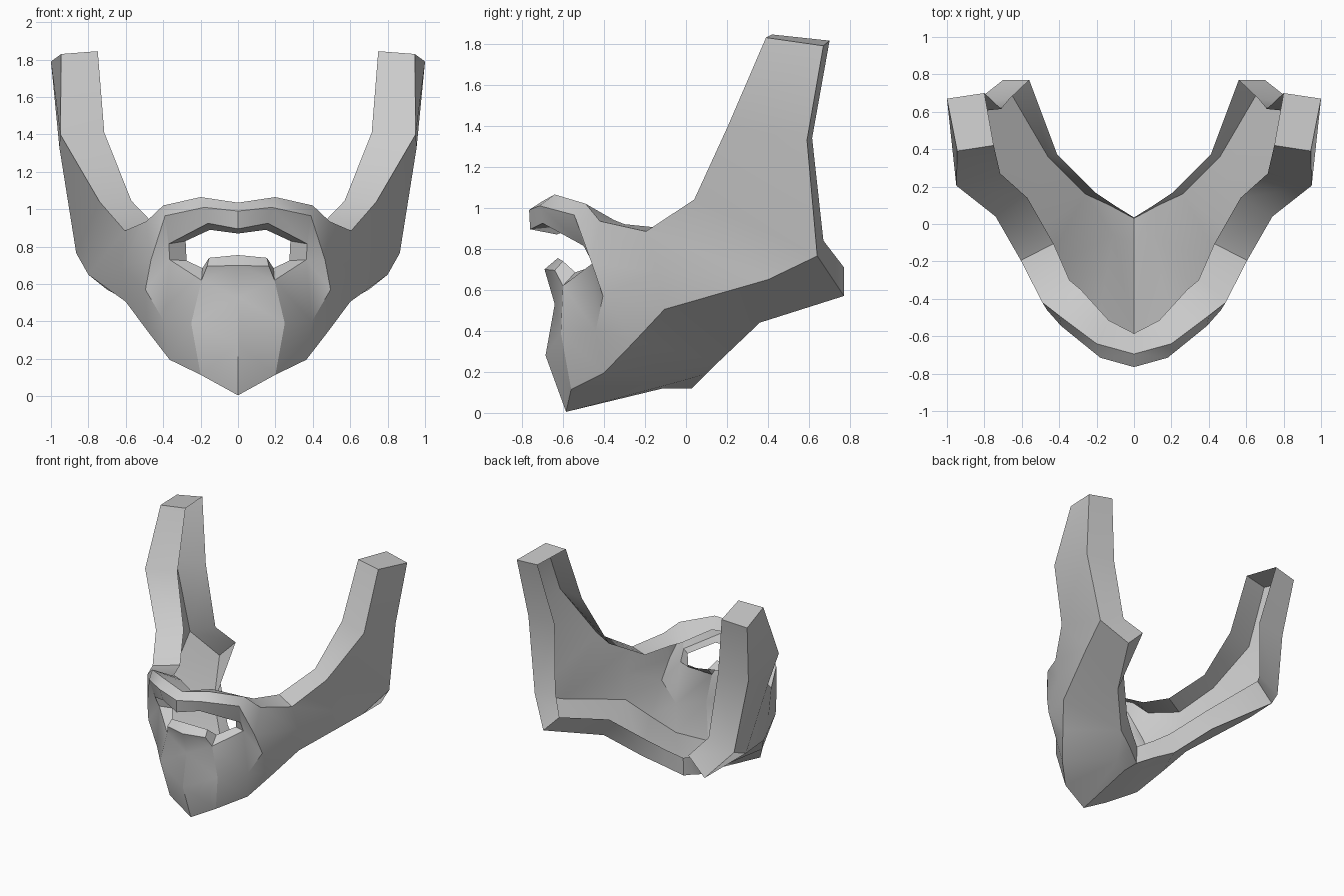
import bpy, bmesh, math

if "Cube" in bpy.data.objects:
    bpy.data.objects.remove(bpy.data.objects["Cube"])

bm = bmesh.new()
cache = {}


def vert(co):
    if co not in cache:
        cache[co] = bm.verts.new(co)
    return cache[co]


def face(*pts):
    """Face from points; repeated points collapse (quads become triangles)."""
    pts = list(dict.fromkeys(pts))
    if len(pts) > 2:
        bm.faces.new([vert(p) for p in pts])


def loft(*rows):
    """Skin neighbouring open cross-sections of equal length."""
    for a, b in zip(rows, rows[1:]):
        for i in range(len(a) - 1):
            face(a[i], a[i + 1], b[i + 1], b[i])


# Moustache sections: back top, front top, front lip, lower lip, underside (open behind)
mo0 = [(0, -.585, 1.0), (0, -.695, 1.035), (0, -.765, .99), (0, -.76, .895), (0, -.63, .87)]
mo1 = [(.135, -.515, 1.02), (.20, -.64, 1.065), (.18, -.715, 1.01), (.16, -.70, .925), (.15, -.58, .89)]
mo2 = [(.285, -.35, .94), (.40, -.49, 1.02), (.39, -.545, .965), (.37, -.50, .815), (.28, -.42, .83)]
loft(mo0, mo1, mo2)

# Chin shell columns, top to bottom
chin0 = [(0, -.69, .70), (0, -.64, .53), (0, -.685, .28), (0, -.585, .005)]
chin1 = [(.165, -.64, .695), (.195, -.60, .62), (.25, -.61, .39), (.20, -.56, .115)]
chin2 = [(.365, -.455, .73), (.395, -.44, .40), (.365, -.40, .195)]
loft(chin0, chin1)
loft(chin1[1:], chin2)

# Soul patch and lower lip edge
lip0, lip1, lip2 = (0, -.59, .69), (.19, -.54, .685), (.275, -.42, .725)
patch0, patch1 = (0, -.625, .755), (.155, -.60, .74)
loft([chin0[0], patch0, lip0], [chin1[0], patch1, lip1])
face(chin1[0], patch1, lip1, chin1[1])
face(chin1[1], chin2[0], lip2, lip1)

# Cheek shell sections: inner top, outer top, middle, lower rim
o1, f3, f4, f5 = (.49, -.42, .935), (.465, -.46, .73), (.495, -.405, .57), (.485, -.25, .35)
i1, i3, o3 = (.345, -.30, .92), (.57, .14, 1.045), (.74, .04, 1.04)
n2, b2, b3, bc = (.62, -.14, .69), (.60, -.105, .505), (.80, .40, .65), (.865, .64, .765)
loft(
    [i1, o1, f3, f4, f5],
    [(.43, -.105, .90), (.605, -.195, .885), n2, n2, b2],
    [i3, o3, b3, b3, b3],
    [i3, o3, bc, bc, bc],
)

# Mouth corner joining moustache, cheek and chin
loft(mo2, [i1, o1, f3, chin2[0], lip2])
face(chin2[0], f3, f4, chin2[1])
face(chin2[1], f4, f5, chin2[2])

# Underside and back lip sections: rim, underside, lip bottom, lip top
jaw1 = [(.11, -.06, .145), (.13, .10, .19), (.105, .10, .32)]
m2, m3, m4, u4 = (.26, .16, .25), (.46, .36, .44), (.70, .77, .57), (.56, .77, .71)
loft(
    [chin0[3], (0, -.11, .12), (0, .03, .12), (0, .035, .26)],
    [chin1[3], *jaw1],
    [chin2[2], *jaw1],
    [f5, *jaw1],
    [b2, m2, m2, (.21, .17, .39)],
    [b3, m3, m3, (.41, .37, .58)],
    [bc, m4, m4, u4],
)

# Sideburn channel: inner front, outer front, outer back, inner back, closed on top
w = (.665, .67, .84)
face(bc, m4, u4, w)
top = [(.75, .42, 1.845), (.945, .39, 1.83), (1.0, .67, 1.79), (.80, .70, 1.815)]
loft(
    [i3, o3, bc, w],
    [(.715, .27, 1.41), (.95, .205, 1.40), (.955, .59, 1.33), (.71, .615, 1.34)],
    top,
)
face(*top)

# Mirror to the other side
bmesh.ops.mirror(bm, geom=bm.verts[:] + bm.edges[:] + bm.faces[:],
                 axis='X', merge_dist=.0005)
bmesh.ops.remove_doubles(bm, verts=bm.verts[:], dist=.0005)
bmesh.ops.recalc_face_normals(bm, faces=bm.faces[:])

mesh = bpy.data.meshes.new("beard")
bm.to_mesh(mesh)
bm.free()
beard = bpy.data.objects.new("beard", mesh)
bpy.context.collection.objects.link(beard)

grey = bpy.data.materials.new("grey")
grey.diffuse_color = (.6, .6, .6, 1)
grey.use_nodes = True
grey.node_tree.nodes["Principled BSDF"].inputs["Base Color"].default_value = grey.diffuse_color
mesh.materials.append(grey)

bpy.context.view_layer.objects.active = beard
beard.select_set(True)
bpy.ops.object.shade_smooth_by_angle(angle=math.radians(36))

# Crisp vertical creases down the chin
for e in mesh.edges:
    a, b = (mesh.vertices[i].co for i in e.vertices)
    if max(a.y, b.y) < -.5 and max(a.z, b.z) < .65 and abs(a.x - b.x) < .08:
        e.use_edge_sharp = True
